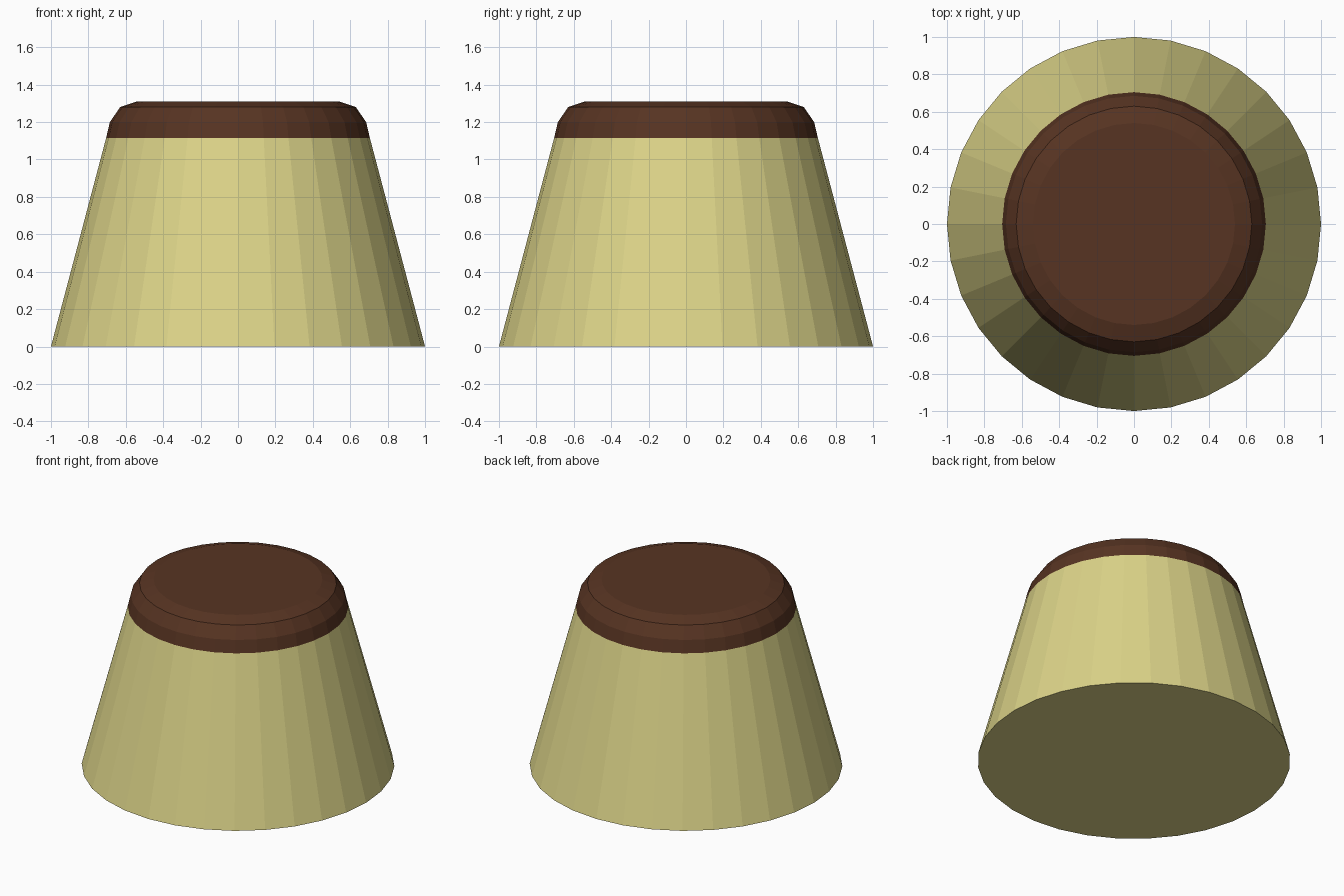
import bpy
import bmesh
from math import cos, sin, tau

if "Cube" in bpy.data.objects:
    bpy.data.objects.remove(bpy.data.objects["Cube"])

SIDES = 32


def lathe(name, profile, color, cap_bottom=False, cap_top=False):
    """Spin a (radius, height) profile, listed bottom to top, around z."""
    bm = bmesh.new()
    rings = [[bm.verts.new((r * cos(tau * i / SIDES), r * sin(tau * i / SIDES), z))
              for i in range(SIDES)] for r, z in profile]
    for low, high in zip(rings, rings[1:]):
        for i in range(SIDES):
            j = (i + 1) % SIDES
            bm.faces.new((low[i], low[j], high[j], high[i]))
    if cap_bottom:
        bm.faces.new(rings[0][::-1])
    if cap_top:
        bm.faces.new(rings[-1])
    mesh = bpy.data.meshes.new(name)
    bm.to_mesh(mesh)
    bm.free()
    mat = bpy.data.materials.new(name + "_color")
    mat.diffuse_color = color
    mat.use_nodes = True
    mat.node_tree.nodes["Principled BSDF"].inputs["Base Color"].default_value = mat.diffuse_color
    mesh.materials.append(mat)
    obj = bpy.data.objects.new(name, mesh)
    bpy.context.collection.objects.link(obj)
    return obj


# Tapered custard body with a flat base
lathe("custard_body", [(1.0, 0.0), (0.705, 1.115)],
      (0.72, 0.66, 0.25, 1), cap_bottom=True)

# Caramel layer with a rounded rim
lathe("caramel_top",
      [(0.705, 1.115), (0.685, 1.2), (0.63, 1.28), (0.54, 1.31)],
      (0.095, 0.034, 0.016, 1), cap_top=True)
